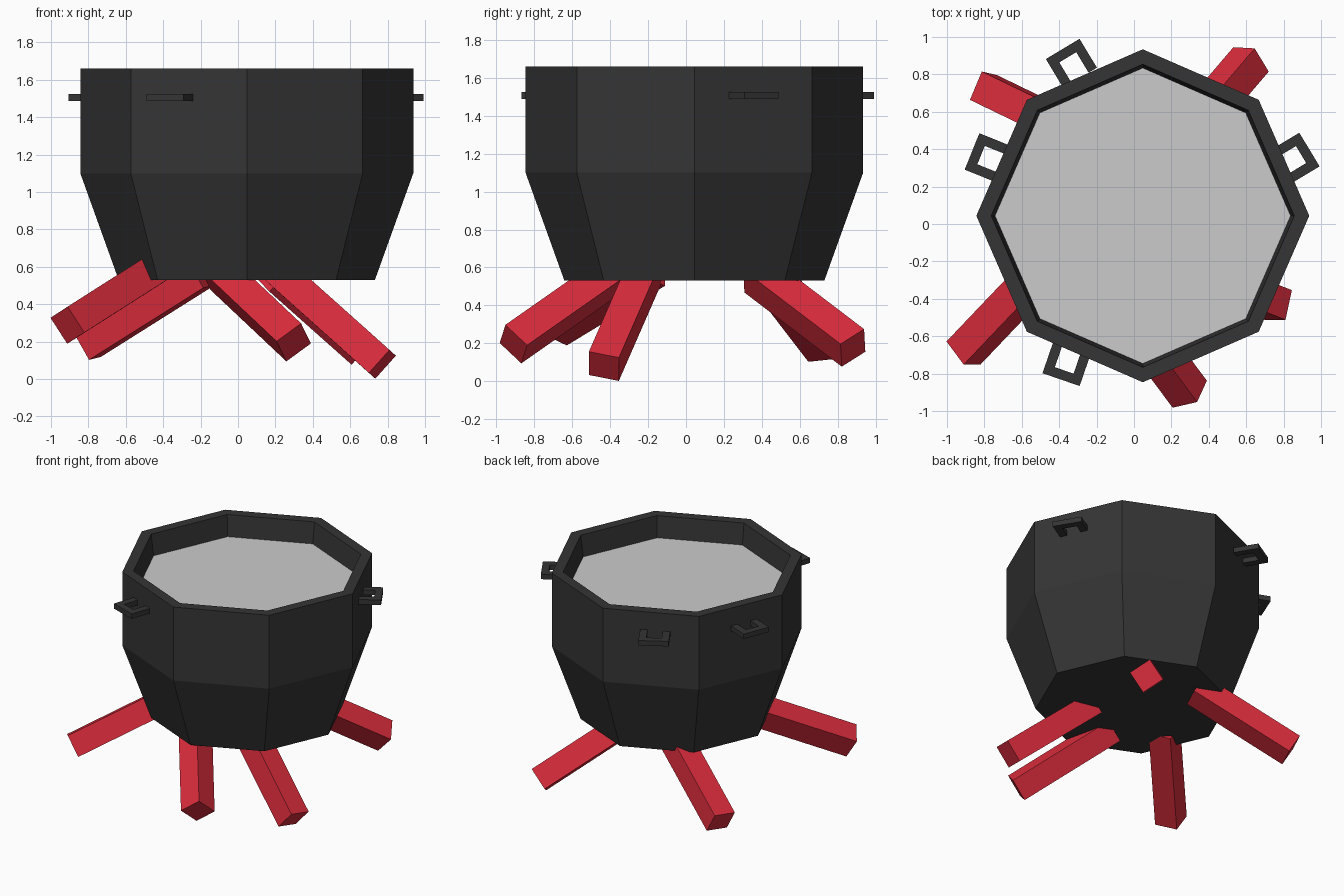
import bpy, bmesh, math
from mathutils import Vector, Matrix

if "Cube" in bpy.data.objects:
    bpy.data.objects.remove(bpy.data.objects["Cube"])

CX, CY = 0.047, 0.044


def material(name, color):
    m = bpy.data.materials.new(name)
    m.diffuse_color = (*color, 1)
    m.use_nodes = True
    m.node_tree.nodes["Principled BSDF"].inputs["Base Color"].default_value = m.diffuse_color
    return m


iron = material("dark_iron", (0.035, 0.035, 0.035))
red = material("red_wood", (0.7, 0.025, 0.045))


def finish(name, bm, mat=None, matrix=None):
    bmesh.ops.recalc_face_normals(bm, faces=bm.faces)
    me = bpy.data.meshes.new(name)
    bm.to_mesh(me)
    bm.free()
    ob = bpy.data.objects.new(name, me)
    bpy.context.collection.objects.link(ob)
    if mat:
        me.materials.append(mat)
    if matrix:
        ob.matrix_world = matrix
    return ob


def ring(bm, r, z):
    # octagon with corners on the axes, diagonals a touch shorter
    return [bm.verts.new((CX + r * k * math.cos(i * math.pi / 4),
                          CY + r * k * math.sin(i * math.pi / 4), z))
            for i in range(8) for k in ((1, 0.985)[i % 2],)]


# Pot shell: tapered base, straight upper wall, flat rim and inner lip
bm = bmesh.new()
rings = [ring(bm, r, z) for r, z in
         [(0.685, 0.53), (0.89, 1.1), (0.89, 1.66), (0.81, 1.66), (0.79, 1.5)]]
bm.faces.new(rings[0])
for a, b in zip(rings, rings[1:]):
    for i in range(8):
        j = (i + 1) % 8
        bm.faces.new((a[i], a[j], b[j], b[i]))
finish("pot", bm, iron)

# Contents of the pot
bm = bmesh.new()
bm.faces.new(ring(bm, 0.79, 1.5))
finish("liquid_surface", bm)

# U-shaped handles: outer bar midpoint and outward angle
W, T, L = 0.105, 0.052, 0.18
U = [(0, W), (-L, W), (-L, W - T), (-T, W - T),
     (-T, T - W), (-L, T - W), (-L, -W), (0, -W)]
for n, (x, y, ang) in enumerate([(-0.381, 0.936, 121), (-0.866, 0.388, 158),
                                 (0.938, 0.398, 31), (-0.39, -0.832, 251)]):
    bm = bmesh.new()
    f = bm.faces.new([bm.verts.new((px, py, -0.019)) for px, py in U])
    ext = bmesh.ops.extrude_face_region(bm, geom=[f], use_keep_orig=True)
    bmesh.ops.translate(bm, vec=(0, 0, 0.038),
                        verts=[v for v in ext["geom"] if isinstance(v, bmesh.types.BMVert)])
    finish(f"handle_{n + 1}", bm, iron,
           Matrix.Translation((x, y, 1.506)) @ Matrix.Rotation(math.radians(ang), 4, 'Z'))

# Firewood: outer end centre, inward direction, side edge direction
S, LEN = 0.165, 0.78
logs = [
    ((0.772, -0.433, 0.079), (-0.716, 0.28, 0.64), (0.035, 0.163, -0.032)),
    ((0.298, -0.91, 0.196), (-0.52, 0.70, 0.49), (0.13, 0.03, 0.095)),
    ((-0.912, -0.69, 0.288), (0.632, 0.664, 0.403), (0.092, -0.118, 0.06)),
    ((-0.805, 0.73, 0.182), (0.783, -0.379, 0.493), (0.06, 0.144, 0.015)),
    ((0.626, 0.88, 0.176), (-0.562, -0.657, 0.50), (0.075, -0.123, -0.078)),
]
for n, (c, d, s) in enumerate(logs):
    d = Vector(d).normalized()
    s = Vector(s)
    s = (s - d * s.dot(d)).normalized()
    t = d.cross(s)
    rot = Matrix((s, t, d)).transposed().to_4x4()
    bm = bmesh.new()
    bmesh.ops.create_cube(bm, size=1, matrix=Matrix.Translation((0, 0, LEN / 2))
                          @ Matrix.Diagonal((S, S, LEN, 1)))
    finish(f"fire_log_{n + 1}", bm, red, Matrix.Translation(c) @ rot)
